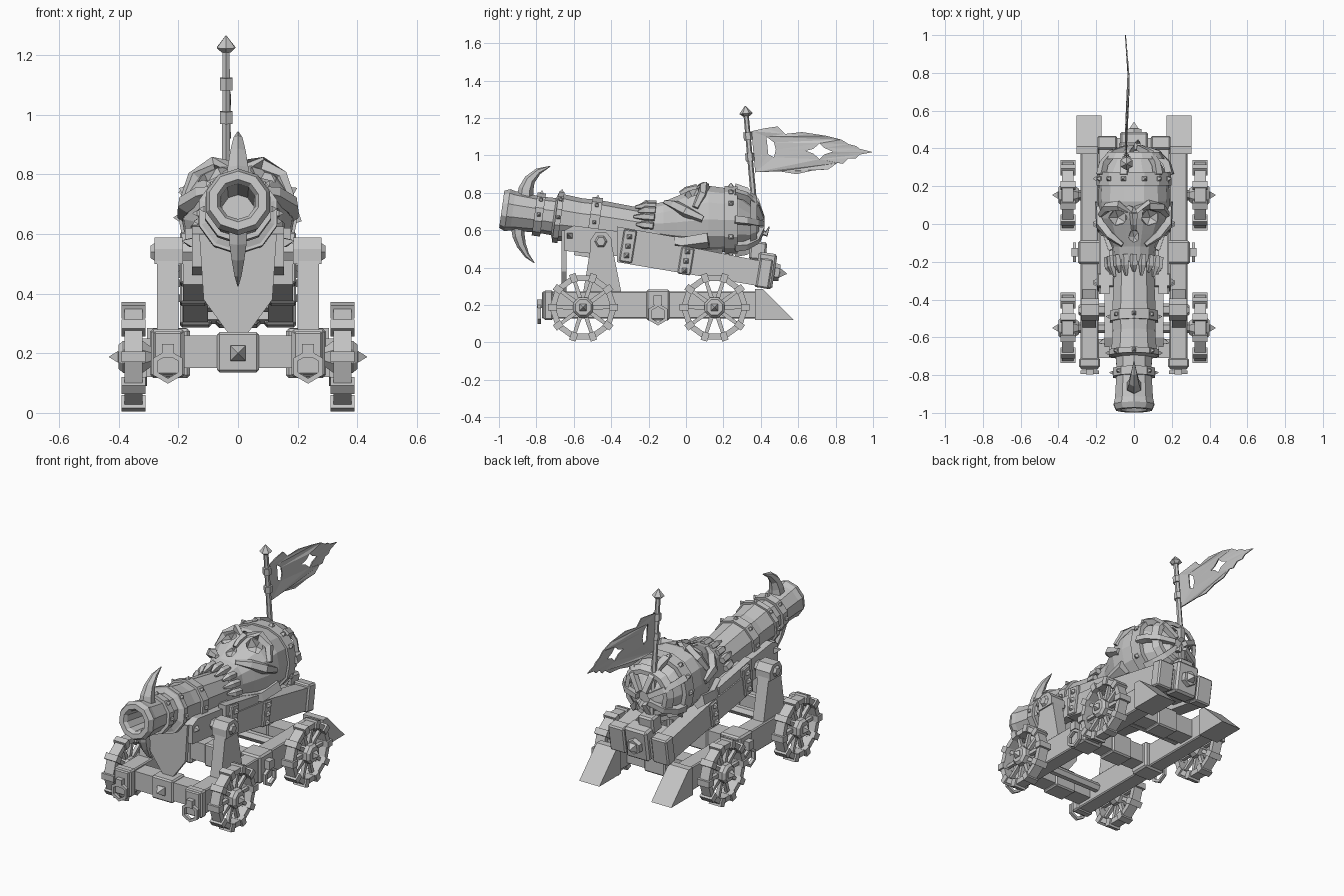
import bpy, bmesh, math
from math import sin, cos, pi
from mathutils import Vector, Matrix

if "Cube" in bpy.data.objects:
    bpy.data.objects.remove(bpy.data.objects["Cube"])

grey = bpy.data.materials.new("plain_grey")
grey.diffuse_color = (0.56, 0.56, 0.56, 1)
grey.use_nodes = True
grey.node_tree.nodes["Principled BSDF"].inputs["Base Color"].default_value = grey.diffuse_color


def finish(name, bm):
    bmesh.ops.recalc_face_normals(bm, faces=bm.faces)
    me = bpy.data.meshes.new(name)
    bm.to_mesh(me)
    bm.free()
    me.materials.append(grey)
    ob = bpy.data.objects.new(name, me)
    bpy.context.collection.objects.link(ob)
    return ob


def loft(name, rings, cap=True, closed=False):
    bm = bmesh.new()
    vs = [[bm.verts.new(p) for p in r] for r in rings]
    n = len(vs[0])
    pairs = list(zip(vs, vs[1:])) + ([(vs[-1], vs[0])] if closed else [])
    for a, b in pairs:
        for i in range(n):
            bm.faces.new((a[i], a[(i + 1) % n], b[(i + 1) % n], b[i]))
    if cap and not closed:
        bm.faces.new(vs[0])
        bm.faces.new(vs[-1])
    return finish(name, bm)


def prism(name, profile, x0, x1):
    """Extrude a (y, z) outline from x0 to x1."""
    return loft(name, [[(x, y, z) for y, z in profile] for x in (x0, x1)])


def box(name, c, size, tilt=0.0, bevel=0.0):
    bm = bmesh.new()
    bmesh.ops.create_cube(bm, size=1, matrix=Matrix.Translation(c) @ Matrix.Rotation(tilt, 4, 'X')
                          @ Matrix.Diagonal((*size, 1)))
    if bevel:
        bmesh.ops.bevel(bm, geom=bm.edges[:], offset=bevel, segments=1, affect='EDGES')
    return finish(name, bm)


def sweep(name, pts, radii, n=6, flat=1.0, ref=(1, 0, 0)):
    """Tube through points; radii may taper, flat squashes it across ref."""
    pts = [Vector(p) for p in pts]
    rings = []
    for i, p in enumerate(pts):
        t = (pts[min(i + 1, len(pts) - 1)] - pts[max(i - 1, 0)]).normalized()
        u = (Vector(ref) - t * t.dot(Vector(ref))).normalized()
        v = t.cross(u)
        rings.append([p + radii[i] * (u * cos(a) + v * flat * sin(a))
                      for a in ((k + .5) * 2 * pi / n for k in range(n))])
    return loft(name, rings)


def spike(name, base, direction, r, h, n=4):
    b, d = Vector(base), Vector(direction).normalized()
    ref = (0, 0, 1) if abs(d.z) < .7 else (0, 1, 0)
    return sweep(name, [b - d * .01, b + d * h * .15, b + d * h], [r * .8, r, .002], n, ref=ref)


def hex_ring(name, c, R, r, axis):
    """Hanging hexagonal link facing along an axis."""
    c, ax = Vector(c), Vector(axis)
    side = ax.cross(Vector((0, 0, 1)))
    rings = []
    for k in range(6):
        d = side * cos(k * pi / 3 + pi / 6) + Vector((0, 0, 1)) * sin(k * pi / 3 + pi / 6)
        rings.append([c + d * (R + i * r) + ax * (j * r) for i, j in ((-1, -1), (1, -1), (1, 1), (-1, 1))])
    return loft(name, rings, closed=True)


# Wheels: segmented rim, clamps, spokes, hub and hub spike
def wheel(s, y):
    z, x0, x1, n = .188, .32, .38, 10

    def pt(x, r, a):
        return Vector((s * x, y + r * cos(a), z + r * sin(a)))
    loft("wheel_rim", [[pt(x, r, 2 * pi * k / n) for x, r in ((x0, .148), (x0, .18), (x1, .18), (x1, .148))]
                       for k in range(n)], closed=True)
    for k in range(n):
        a = 2 * pi * k / n
        loft("rim_clamp", [[pt(x, r, a + o / r) for x, r in ((.31, .142), (.31, .188), (.39, .188), (.39, .142))]
                           for o in (-.018, .018)])
        sweep("wheel_spoke", [pt(.35, .03, a), pt(.35, .155, a)], [.017, .013], 4)
    sweep("wheel_hub", [pt(x, 0, 0) for x in (.29, .32, .385, .40)], [.035, .058, .058, .045], 8, ref=(0, 0, 1))
    spike("hub_spike", pt(.398, 0, 0), (s, 0, 0), .027, .034)


for s in (-1, 1):
    for y in (-.55, .153):
        wheel(s, y)
for y in (-.55, .153):
    sweep("axle", [(-.33, y, .188), (.33, y, .188)], [.028, .028], 6, ref=(0, 0, 1))

# Lower carriage: cross beams
for y in (-.66, -.16, .24):
    box("cross_beam", (0, y, .205), (.40, .10, .11))
    box("cross_beam_wrap", (0, y, .203), (.14, .12, .135), bevel=.008)
spike("front_beam_spike", (0, -.72, .20), (0, -1, 0), .036, .05)

for s in (-1, 1):
    # Rails with tail wedges, wraps and hanging links
    box("side_rail", (s * .235, -.19, .20), (.095, 1.16, .145), bevel=.006)
    prism("rail_tail", [(.37, .12), (.37, .285), (.41, .285), (.575, .12)], s * .172, s * .305)
    box("rail_wrap", (s * .228, -.15, .20), (.135, .125, .165), bevel=.01)
    box("rail_front_cap", (s * .235, -.735, .20), (.112, .05, .158), bevel=.008)
    box("link_staple", (s * .235, -.775, .208), (.04, .045, .045))
    hex_ring("front_link", (s * .235, -.785, .155), .048, .009, (0, 1, 0))
    box("link_staple", (s * .305, -.15, .225), (.05, .045, .05))
    hex_ring("side_link", (s * .315, -.15, .15), .05, .009, (1, 0, 0))
    # Support posts with pivot bolts
    prism("support_post", [(-.55, .265), (-.505, .54), (-.485, .582), (-.425, .582), (-.40, .54), (-.345, .265)],
          s * .2, s * .272)
    prism("post_cap", [(-.51, .50), (-.51, .55), (-.485, .588), (-.425, .588), (-.395, .55), (-.395, .50)],
          s * .185, s * .28)
    sweep("pivot_bolt", [(s * .15, -.455, .54), (s * .28, -.455, .54), (s * .293, -.455, .54)],
          [.034, .034, .024], 6, ref=(0, 0, 1))
    # Tilted cradle beams, side plates and studs
    prism("cradle_upper_beam", [(-.65, .49), (-.65, .60), (-.60, .625), (-.06, .555), (-.06, .42), (-.35, .46)],
          s * .095, s * .155)
    prism("cradle_lower_beam", [(-.37, .43), (-.37, .555), (.02, .51), (.43, .43), (.43, .295)], s * .10, s * .185)
    prism("cradle_plate", [(-.37, .535), (-.37, .62), (-.06, .565), (-.06, .485)], s * .13, s * .178)
    for y, z, h in ((-.31, .515, .175), (0, .435, .145)):
        box("cradle_strap", (s * .15, y, z), (.09, .07, h), -.16, .006)
        for dz in (-.05, 0, .05):
            spike("strap_stud", (s * .193, y + dz * .16, z + dz), (s, 0, 0), .018, .025)
    spike("cradle_front_spike", (s * .15, -.62, .57), (s, -.3, .2), .022, .04)
    box("cradle_tail_cap", (s * .142, .42, .37), (.105, .07, .16), -.16, .008)

# Cradle cross pieces and rear block
for y, z in ((-.55, .49), (-.28, .46), (.05, .41), (.28, .375)):
    box("cradle_slat", (0, y, z), (.22, .09, .06), -.16)
box("cradle_rear_beam", (0, .40, .365), (.36, .09, .12), -.16)
box("rear_block", (0, .425, .385), (.15, .10, .19), -.16, .012)
sweep("rear_bolt", [(0, .46, .378), (0, .50, .372)], [.05, .045], 6)
spike("rear_spike", (0, .495, .373), (0, 1, -.12), .035, .045)
box("pole_socket", (-.03, .385, .49), (.10, .09, .10), -.1, .01)

# Pointed shield under the muzzle
outline = [(-.13, .60), (.13, .60), (.115, .38), (0, .222), (-.115, .38)]
loft("front_shield", [[(x, y, z) for x, z in outline] for y in (-.665, -.64)])

# Tilted barrel turned from a profile, with bore and bands
D, U = Vector((0, .99, -.139)), Vector((0, .139, .99))


def on_axis(t, r=0, a=0):
    return Vector((0, -.985, .712)) + D * t + (Vector((1, 0, 0)) * cos(a) + U * sin(a)) * r


def turned(name, profile, n=10, closed=False):
    return loft(name, [[on_axis(t, r, 2 * pi * (k + .5) / n) for k in range(n)] for t, r in profile], closed=closed)


turned("barrel", [(.25, .055), (.02, .06), (0, .072), (0, .10), (.03, .113), (.06, .106), (.20, .097), (.28, .10),
                  (.29, .128), (.42, .118), (.5, .122), (.8, .108), (1.05, .12), (1.2, .11)])
for t, r, w in ((.20, .116, .045), (.305, .138, .03), (.50, .134, .055)):
    turned("barrel_band", [(t - w / 2, r - .03), (t - w / 2, r), (t + w / 2, r), (t + w / 2, r - .03)], closed=True)
    for k in range(5):
        a = k * pi / 4
        spike("band_stud", on_axis(t, r - .004, a), on_axis(t, 1, a) - on_axis(t), .014, .018)

# Curved horns above and below the muzzle
sweep("upper_horn", [(0, -.86, .77), (0, -.855, .82), (0, -.835, .87), (0, -.79, .915), (0, -.725, .943)],
      [.045, .04, .03, .018, .002])
sweep("lower_horn", [(0, -.90, .62), (0, -.895, .57), (0, -.88, .52), (0, -.85, .465), (0, -.81, .425)],
      [.036, .033, .025, .014, .002])


# Skull breech
def skull_ring(y, w, zt, zb, k=1.0, n=14):
    m, h = (zt + zb) / 2, (zt - zb) / 2

    def p(v):
        return math.copysign(abs(v) ** .85, v)
    return [Vector((k * w * p(cos(2 * pi * i / n)), y, m + k * h * p(sin(2 * pi * i / n)))) for i in range(n)]


skull = loft("skull", [skull_ring(*r) for r in (
    (-.20, .108, .735, .54), (-.12, .118, .755, .52), (-.05, .15, .785, .50), (.03, .182, .82, .48),
    (.12, .19, .842, .475), (.22, .185, .828, .48), (.28, .165, .80, .50), (.35, .125, .74, .52), (.39, .06, .68, .55))])
# Eye and nose hollows
for c, sc in (((-.085, .035, .80), (.055, .05, .06)), ((.085, .035, .80), (.055, .05, .06)),
              ((0, -.07, .785), (.032, .05, .035))):
    bm = bmesh.new()
    bmesh.ops.create_icosphere(bm, subdivisions=1, radius=1,
                               matrix=Matrix.Translation(c) @ Matrix.Diagonal((*sc, 1)))
    cutter = finish("hollow_cutter", bm)
    cutter.hide_render = True
    mod = skull.modifiers.new("hollow", 'BOOLEAN')
    mod.operation, mod.object, mod.solver = 'DIFFERENCE', cutter, 'EXACT'
    bpy.context.view_layer.objects.active = skull
    bpy.ops.object.modifier_apply(modifier=mod.name)
    bpy.data.objects.remove(cutter)
# Brows, cheekbones, nose bridge and teeth
for s in (-1, 1):
    sweep("brow", [(s * .01, .075, .825), (s * .08, .10, .833), (s * .145, .085, .79), (s * .175, .05, .72)],
          [.022, .028, .026, .018], 5)
    sweep("cheekbone", [(s * .185, .09, .66), (s * .175, .0, .70), (s * .125, -.06, .735), (s * .06, -.11, .75)],
          [.02, .032, .028, .014], 5, ref=(0, 0, 1))
    sweep("jaw", [(s * .165, .12, .55), (s * .15, -.02, .53), (s * .12, -.14, .56)], [.045, .04, .025], 5,
          ref=(0, 0, 1))
sweep("nose_bridge", [(0, .06, .825), (0, 0, .815), (0, -.03, .795)], [.024, .018, .014], 5)
for k in range(9):
    a = pi * (k + .5) / 9
    sweep("tooth", [on_axis(t, r, a) for t, r in ((.76, .135), (.815, .142), (.755 - .02 * (k % 2), .125))][:2][::-1]
          + [on_axis(.725 - .02 * (k % 2), .118, a)], [.02, .022, .008], 5)

# Crown band, studs and caging straps
B = (.19, .832, .478)
loft("crown_band", [skull_ring(y, *B, k) for y, k in ((.205, .95), (.205, 1.05), (.275, 1.03), (.275, .9))],
     closed=True)
for i, p in enumerate(skull_ring(.24, *B, 1.03)):
    if i % 2 or p.z > .7:
        spike("crown_stud", p, (p.x, 0, p.z - .655), .018, .02)
for i in range(0, 14, 2):
    pts = [skull_ring(y, *B, k)[i] + Vector((0, 0, dz))
           for y, k, dz in ((.26, 1.0, 0), (.32, .92, -.005), (.375, .66, -.015), (.405, .2, -.02))]
    sweep("cage_strap", pts, [.027, .025, .023, .02], 4, ref=(0, 1, 0))
loft("cage_hoop", [skull_ring(y, *B, k) for y, k in ((.345, .72), (.345, .86), (.38, .74), (.38, .6))], closed=True)
sweep("cage_hook", [(.02, .39, .60), (.02, .43, .58), (.02, .445, .62)], [.02, .016, .003], 5)

# Flagpole with collars and tip
foot, top = Vector((-.04, .39, .46)), Vector((-.04, .322, 1.21))
sweep("flagpole", [foot, top], [.017, .014], 6)
for f in (.68, .83):
    sweep("pole_collar", [foot.lerp(top, f), foot.lerp(top, f + .055)], [.024, .024], 6)
sweep("pole_tip", [top, top + Vector((0, -.001, .015)), top + Vector((0, -.005, .055))], [.018, .036, .002], 6)

# Tattered pennant with two holes
cu = bpy.data.curves.new("pennant", 'CURVE')
cu.dimensions, cu.fill_mode, cu.extrude = '2D', 'BOTH', .003
for loop in (
    [(.35, 1.13), (.42, 1.145), (.49, 1.155), (.53, 1.115), (.62, 1.125), (.75, 1.105), (.83, 1.085), (.87, 1.06),
     (.91, 1.05), (.93, 1.035), (1.0, 1.018), (.93, 1.005), (.91, .985), (.87, .985), (.84, .955), (.81, .96),
     (.76, .925), (.68, .92), (.59, .90), (.50, .915), (.37, .91)],
    [(.43, 1.10), (.47, 1.07), (.48, 1.03), (.47, .99), (.44, 1.005)],
        [(.64, 1.025), (.68, 1.035), (.715, 1.065), (.74, 1.04), (.785, 1.02), (.74, 1.005), (.715, .98), (.68, 1.01)]):
    sp = cu.splines.new('POLY')
    sp.points.add(len(loop) - 1)
    for q, (y, z) in zip(sp.points, loop):
        q.co = (y, z, 0, 1)
    sp.use_cyclic_u = True
tmp = bpy.data.objects.new("pennant_curve", cu)
bpy.context.collection.objects.link(tmp)
bm = bmesh.new()
bm.from_mesh(tmp.to_mesh())
bpy.data.objects.remove(tmp)
for v in bm.verts:
    y, z, x = v.co
    v.co = (x - .036 + .01 * sin((y - .6) * 11), y, z)
bmesh.ops.remove_doubles(bm, verts=bm.verts, dist=.0005)
finish("pennant", bm)
